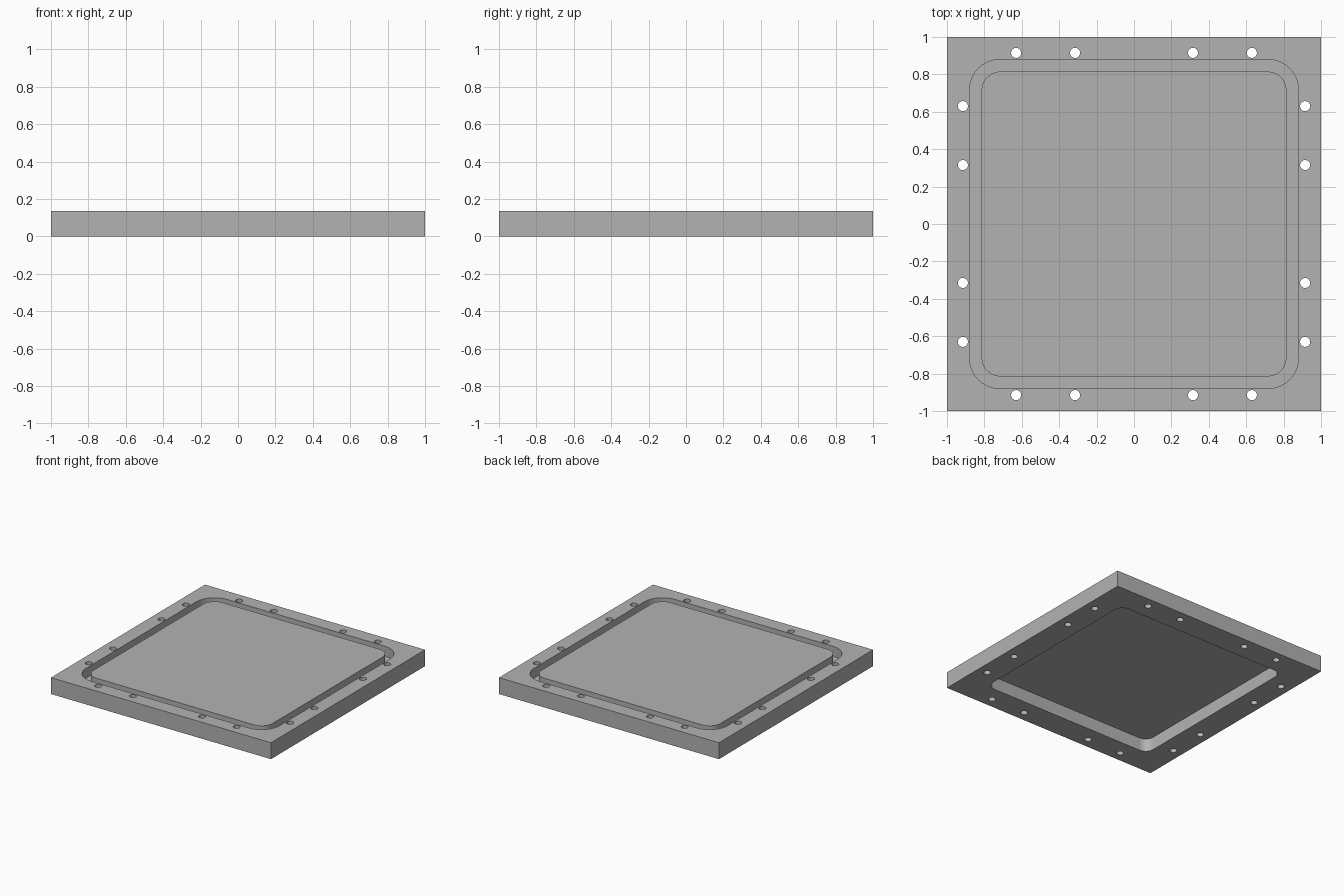
import bpy, bmesh
from math import sin, cos, pi

cube = bpy.data.objects.get("Cube")
if cube:
    bpy.data.objects.remove(cube)

HEIGHT = 0.135
GROOVE_DEPTH = 0.08
SKIN = 0.028

grey = bpy.data.materials.new("plain grey")
grey.use_nodes = True
colour = (0.45, 0.45, 0.45, 1)
grey.diffuse_color = colour
grey.node_tree.nodes["Principled BSDF"].inputs["Base Color"].default_value = colour


def prism(name, outline, z0, z1):
    """Extrude a closed outline between two heights."""
    bm = bmesh.new()
    base = bm.faces.new([bm.verts.new((x, y, z0)) for x, y in outline])
    top = bmesh.ops.extrude_face_region(bm, geom=[base])["geom"]
    verts = [v for v in top if isinstance(v, bmesh.types.BMVert)]
    bmesh.ops.translate(bm, vec=(0, 0, z1 - z0), verts=verts)
    bmesh.ops.recalc_face_normals(bm, faces=bm.faces)
    mesh = bpy.data.meshes.new(name)
    bm.to_mesh(mesh)
    bm.free()
    mesh.materials.append(grey)
    obj = bpy.data.objects.new(name, mesh)
    bpy.context.collection.objects.link(obj)
    return obj


def circle(cx, cy, r, n=24):
    return [(cx + r * cos(2 * pi * i / n), cy + r * sin(2 * pi * i / n)) for i in range(n)]


def rounded_square(half, r, n=10):
    pts = []
    for q, (sx, sy) in enumerate([(1, 1), (-1, 1), (-1, -1), (1, -1)]):
        for i in range(n + 1):
            a = (q + i / n) * pi / 2
            pts.append((sx * (half - r) + r * cos(a), sy * (half - r) + r * sin(a)))
    return pts


def cut(target, cutter):
    """Subtract the cutter, then discard it."""
    cutter.hide_render = True
    mod = target.modifiers.new("cut", "BOOLEAN")
    mod.operation = "DIFFERENCE"
    mod.solver = "EXACT"
    mod.object = cutter
    bpy.context.view_layer.objects.active = target
    bpy.ops.object.modifier_apply(modifier=mod.name)
    bpy.data.objects.remove(cutter)


# Square plate
plate = prism("cover_plate", [(-1, -1), (1, -1), (1, 1), (-1, 1)], 0, HEIGHT)

# Groove around the raised centre panel
groove = prism("groove_cutter", rounded_square(0.88, 0.165), HEIGHT - GROOVE_DEPTH, HEIGHT + 0.1)
cut(groove, prism("panel_core", rounded_square(0.815, 0.1), -0.1, HEIGHT + 0.2))
cut(plate, groove)

# Hollow underside
cut(plate, prism("pocket_cutter", rounded_square(0.815 - SKIN, 0.1 - SKIN), -0.1, HEIGHT - SKIN))

# Bolt holes, four along each edge
for along in (-0.63, -0.315, 0.315, 0.63):
    for edge in (-0.915, 0.915):
        for x, y in ((along, edge), (edge, along)):
            cut(plate, prism("hole_cutter", circle(x, y, 0.027), -0.1, HEIGHT + 0.1))

# Smooth curved walls, sharp edges
bpy.ops.object.select_all(action="DESELECT")
plate.select_set(True)
bpy.context.view_layer.objects.active = plate
bpy.ops.object.shade_smooth_by_angle(angle=pi / 6)
